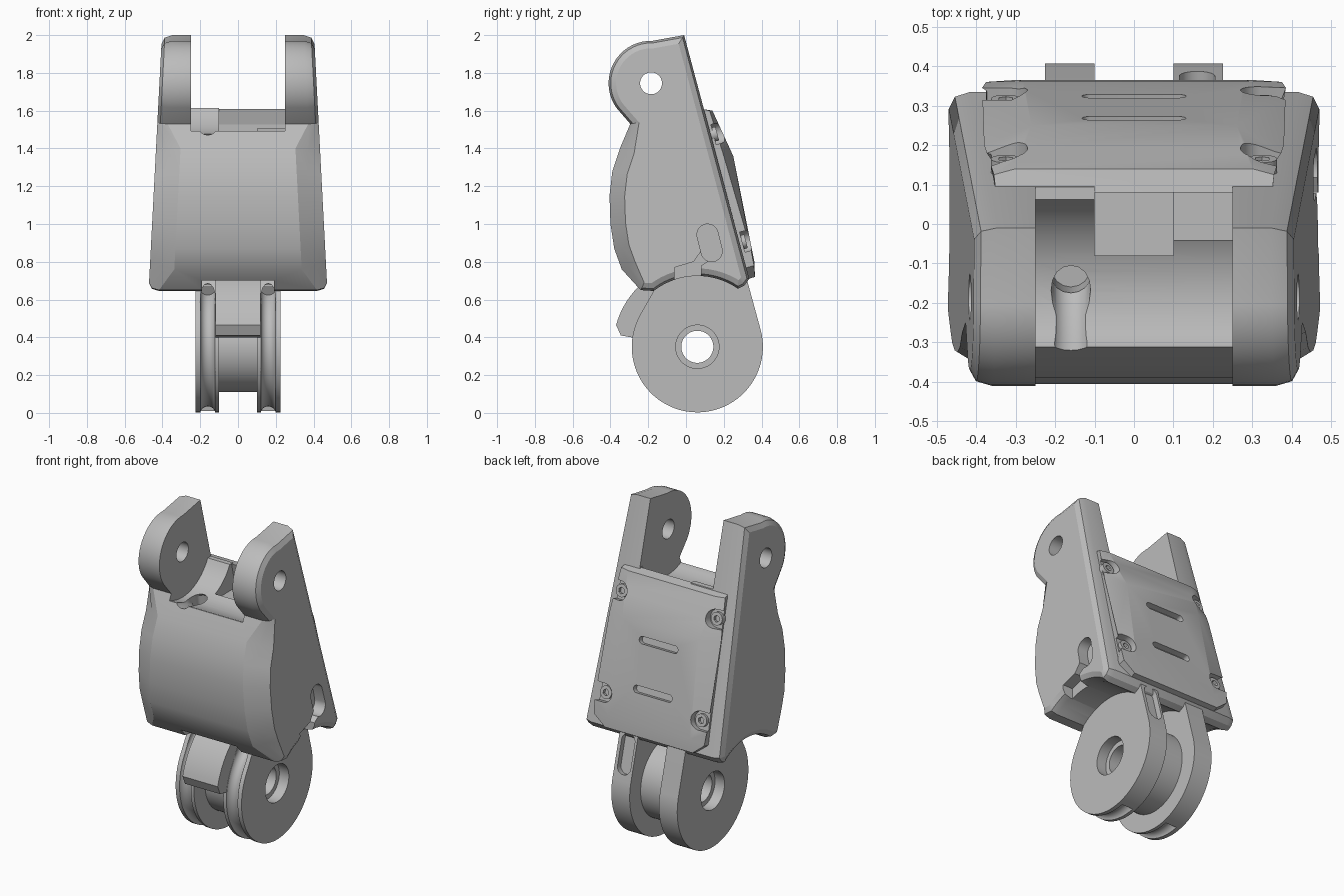
import bpy, bmesh
from math import sin, cos, pi, radians, copysign
from mathutils import Vector as V

if "Cube" in bpy.data.objects:
    bpy.data.objects.remove(bpy.data.objects["Cube"], do_unlink=True)

grey = bpy.data.materials.new("plain grey")
grey.use_nodes = True
GREY = (0.5, 0.5, 0.5, 1)
grey.diffuse_color = GREY
grey.node_tree.nodes["Principled BSDF"].inputs["Base Color"].default_value = GREY


def loft(name, rings):
    """Skin closed rings of equal length and cap both ends."""
    bm = bmesh.new()
    loops = [[bm.verts.new(p) for p in ring] for ring in rings]
    n = len(loops[0])
    for a, b in zip(loops, loops[1:]):
        for i in range(n):
            j = (i + 1) % n
            bm.faces.new((a[i], a[j], b[j], b[i]))
    bm.faces.new(loops[0])
    bm.faces.new(loops[-1])
    bmesh.ops.recalc_face_normals(bm, faces=bm.faces)
    mesh = bpy.data.meshes.new(name)
    bm.to_mesh(mesh)
    bm.free()
    mesh.materials.append(grey)
    ob = bpy.data.objects.new(name, mesh)
    bpy.context.collection.objects.link(ob)
    return ob


def prism(name, pts, x0, x1):
    return loft(name, [[(x, y, z) for y, z in pts] for x in (x0, x1)])


def box(x0, x1, y0, y1, z0, z1):
    return prism("cutter", [(y0, z0), (y1, z0), (y1, z1), (y0, z1)], x0, x1)


def arc(c, r, a0, a1, n):
    angles = [radians(a0 + (a1 - a0) * i / n) for i in range(n + 1)]
    return [(c[0] + r * cos(a), c[1] + r * sin(a)) for a in angles]


def pin(name, p0, p1, r, along=(1, 0, 0), half=0, seg=32):
    """Cylinder from p0 to p1, stretched into a capsule by half."""
    p0, p1, a = V(p0), V(p1), V(along).normalized()
    b = (p1 - p0).normalized().cross(a)
    ring = []
    for i in range(seg):
        t = 2 * pi * (i + 0.5) / seg
        ring.append(a * (r * cos(t) + copysign(half, cos(t))) + b * r * sin(t))
    return loft(name, [[p + o for o in ring] for p in (p0, p1)])


def tube(x, path, r, seg=16):
    """Round tube along a (y, z) path at constant x."""
    rings = []
    for i, p in enumerate(path):
        q0, q1 = path[max(i - 1, 0)], path[min(i + 1, len(path) - 1)]
        d = V((0, q1[0] - q0[0], q1[1] - q0[1])).normalized()
        side = d.cross(V((1, 0, 0)))
        c = V((x, p[0], p[1]))
        rings.append([c + V((r * cos(2 * pi * k / seg), 0, 0)) + side * r * sin(2 * pi * k / seg)
                      for k in range(seg)])
    return loft("cutter", rings)


def boolean(target, tool, op="DIFFERENCE"):
    tool.hide_render = True
    m = target.modifiers.new("bool", "BOOLEAN")
    m.operation, m.solver, m.object = op, "EXACT", tool
    bpy.ops.object.select_all(action="DESELECT")
    bpy.context.view_layer.objects.active = target
    target.select_set(True)
    bpy.ops.object.modifier_apply(modifier=m.name)
    bpy.data.objects.remove(tool, do_unlink=True)


def back_y(z):
    return -0.01 + 0.267 * (2 - z)


LUG, HUB = (-0.185, 1.745), (0.06, 0.35)
NORMAL = V((0, 0.966, 0.258))

# Housing outline, with a wide chamfer beside the bulging front panel
lug_top = [(-0.01, 2.0)] + arc(LUG, 0.225, 88, 215, 18) + [(-0.295, 1.53)]
front = [(-0.35, 1.40), (-0.39, 1.28), (-0.405, 1.15), (-0.40, 1.0), (-0.38, 0.87), (-0.34, 0.76)]
under = [(-0.24, 0.65)] + arc(HUB, 0.375, 128, 55, 14) + [(0.31, 0.675), (0.335, 0.71)]
outline = lug_top + front + under


def housing_ring(side, step):
    """step 0 is the inset outer face, 1 the rounding, 2 the full outline."""
    ring, n = [], len(outline)
    for i, (y, z) in enumerate(outline):
        a, p, b = V(outline[i - 1]), V((y, z)), V(outline[(i + 1) % n])
        d0, d1 = (p - a).normalized(), (b - p).normalized()
        normal = (V((-d0.y, d0.x)) + V((-d1.y, d1.x))).normalized()
        normal *= min(1.5, 1 / max(0.1, normal.dot(V((-d0.y, d0.x)))))
        is_front = (y, z) in front
        inset, depth = (0.08, 0.13) if is_front else (0.04, 0.055)
        f = (1, 0.5 if is_front else 0.29, 0)[step]
        g = (0, 0.5 if is_front else 0.29, 1)[step]
        q = p + normal * inset * f
        w = 0.473 - 0.052 * (q.y - 0.65)
        ring.append((side * (w - depth * g), q.x, q.y))
    return ring


housing = loft("housing", [housing_ring(-1, s) for s in (0, 1, 2)]
               + [housing_ring(1, s) for s in (2, 1, 0)])

# Fork slot with a hollow floor, recesses and cable channel
fork = [(-0.7, 1.49)] + arc(LUG, 0.28, -115, -28, 16) + [(0.6, 1.61), (0.6, 2.3), (-0.7, 2.3)]
boolean(housing, prism("cutter", fork, -0.25, 0.25))
boolean(housing, box(-0.1, 0.1, -0.08, 0.1, 1.45, 1.7))
boolean(housing, box(0.1, 0.249, -0.04, 0.1, 1.5, 1.7))
boolean(housing, tube(-0.16, [(-0.11, 1.28), (-0.13, 1.44), (-0.22, 1.5), (-0.36, 1.53)], 0.05))
boolean(housing, pin("cutter", (-1, *LUG), (1, *LUG), 0.058, (0, 1, 0)))

# Lower front notch and the side hook recess
boolean(housing, box(-0.19, 0.19, -0.6, -0.13, 0.4, 0.70))
boolean(housing, pin("cutter", (0.39, 0.125, 0.90), (0.6, 0.125, 0.90), 0.056, (0, -0.25, 1), 0.045))
hook = [(-0.06, 0.6), (-0.06, 0.77), (0.04, 0.80), (0.09, 0.87), (0.16, 0.83), (0.08, 0.78), (0.08, 0.6)]
boolean(housing, prism("cutter", hook, 0.40, 0.6))

# Knuckle: two grooved cheeks, a hub and a stop block
cheek_outline = arc(HUB, 0.347, 14, -210, 64) + [(-0.1, 0.77), (0.0, 0.9), (0.27, 0.9)]
parts = [housing]
for side, label in ((1, "left"), (-1, "right")):
    cheek = prism(label + "_knuckle_cheek", cheek_outline, side * 0.1, side * 0.225)
    groove = arc(HUB, 0.355, 120, 282, 48)
    boolean(cheek, tube(side * 0.16, groove, 0.04))
    boolean(cheek, pin("cutter", (side * 0.16, *HUB), (side * 0.5, *HUB), 0.115, (0, 1, 0)))
    boolean(cheek, pin("cutter", (-1, *HUB), (1, *HUB), 0.085, (0, 1, 0)))
    if side > 0:
        mid = V((0.16, 0.37, 0.59))
        boolean(cheek, pin("cutter", mid - NORMAL * 0.05, mid + NORMAL * 0.1, 0.045,
                           (0, -0.258, 0.966), 0.075))
    parts.append(cheek)

hub = prism("knuckle_hub", arc(HUB, 0.24, 0, 354, 59), -0.102, 0.102)
boolean(hub, pin("cutter", (-1, *HUB), (1, *HUB), 0.085, (0, 1, 0)))
stop_outline = arc(HUB, 0.445, 120, 165, 12) + [(-0.345, 0.41), (-0.29, 0.40)] + arc(HUB, 0.2, 165, 110, 8)
stop = prism("stop_block", stop_outline, -0.12, 0.12)
parts += [hub, stop]

# Back cover: raised middle falling to thin edges
middle = [(0.32, 0.08, 1.61), (0.30, 0.14, 1.60), (0.26, 0.25, 1.36),
          (0.28, 0.362, 0.80), (0.30, 0.365, 0.72), (0.30, 0.30, 0.70)]
rim = [(0.35, 0.08, 1.61), (0.355, 0.125, 1.60), (0.38, 0.2, 1.36),
       (0.385, 0.345, 0.86), (0.375, 0.36, 0.78), (0.375, 0.29, 0.76)]
flip = lambda ring: [(-x, y, z) for x, y, z in ring]
cover = loft("back_cover", [flip(rim), flip(middle), middle, rim])
for y, z in ((0.27, 1.27), (0.326, 0.99)):
    c = V((0, y, z))
    boolean(cover, pin("cutter", c - NORMAL * 0.035, c + NORMAL * 0.1, 0.022, (1, 0, 0), 0.11))
parts.append(cover)

# Corner screws in open recesses
for side in (1, -1):
    for z, label in ((1.47, "upper"), (0.90, "lower")):
        seat = V((side * 0.325, back_y(z), z))
        out = V((side * 0.03, 0, 0))
        boolean(cover, pin("cutter", seat + out + NORMAL * 0.015, seat + out + NORMAL * 0.2,
                           0.055, (1, 0, 0), 0.03))
        screw = pin(label + "_cover_screw", seat - NORMAL * 0.01, seat + NORMAL * 0.035, 0.038)
        boolean(screw, pin("cutter", seat + NORMAL * 0.015, seat + NORMAL * 0.1, 0.02, seg=6))
        parts.append(screw)

# Smooth shading with crisp edges
bpy.ops.object.select_all(action="DESELECT")
for ob in parts:
    ob.select_set(True)
bpy.context.view_layer.objects.active = housing
bpy.ops.object.shade_smooth_by_angle(angle=radians(25))
